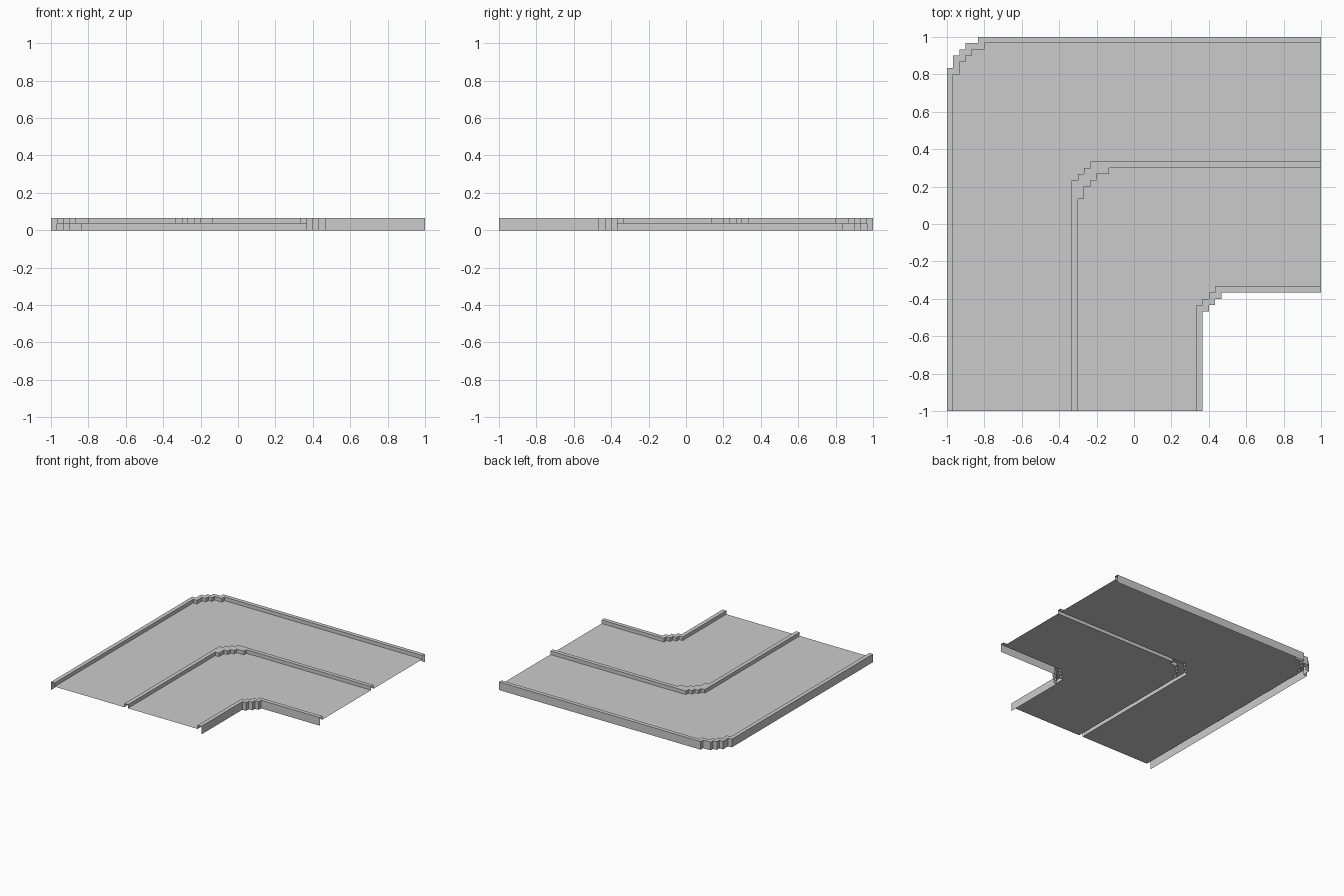
import bpy, bmesh

if "Cube" in bpy.data.objects:
    bpy.data.objects.remove(bpy.data.objects["Cube"])

U = 1 / 30                       # grid step of the stair-stepped corners
TOP, DECK = 2 * U, 0.037         # curb top and road surface heights


def path(ys):
    """Stepped L line, symmetric about the diagonal: front edge -> corner -> right edge."""
    xs = [-y for y in reversed(ys)]
    pts = [(xs[0], -30)]
    for i, (x, y) in enumerate(zip(xs, ys)):
        pts.append((x, y))
        pts.append((xs[i + 1] if i + 1 < len(xs) else 30, y))
    return [(x * U, y * U) for x, y in pts]


def strip(bm, outer, inner, z):
    """Flat upward face between two lines."""
    loop = inner + outer[::-1]
    bm.faces.new([bm.verts.new((x, y, z)) for x, y in loop])


def wall(bm, line, z0, z1, outward):
    """Vertical wall along a line; outward means facing the outside of the bend."""
    for a, b in zip(line, line[1:]):
        if outward:
            a, b = b, a
        bm.faces.new([bm.verts.new(p) for p in
                      ((*a, z0), (*b, z0), (*b, z1), (*a, z1))])


def finish(bm, name):
    bmesh.ops.remove_doubles(bm, verts=bm.verts, dist=1e-5)
    bmesh.ops.triangulate(bm, faces=[f for f in bm.faces if len(f.verts) > 4])
    mesh = bpy.data.meshes.new(name)
    bm.to_mesh(mesh)
    bm.free()
    bpy.context.collection.objects.link(bpy.data.objects.new(name, mesh))


def ridge(name, outer, inner, z_out, z_in):
    bm = bmesh.new()
    strip(bm, outer, inner, TOP)
    wall(bm, outer, z_out, TOP, True)
    wall(bm, inner, z_in, TOP, False)
    finish(bm, name)


def deck(name, outer, inner):
    bm = bmesh.new()
    strip(bm, outer, inner, DECK)
    finish(bm, name)


# Step lines from the outside of the bend to the inside
o1, o2 = path([25, 27, 28, 29, 30]), path([24, 26, 27, 28, 29])
m1, m2 = path([7, 8, 9, 10]), path([4, 6, 7, 8, 9])
i1, i2 = path([-13, -12, -11, -10]), path([-14, -13, -12, -11])

# Raised curbs and the middle divider (hollow, open underneath)
ridge("outer_curb", o1, o2, 0, DECK)
ridge("middle_divider", m1, m2, DECK, DECK)
ridge("inner_curb", i1, i2, DECK, 0)

# Two lanes
deck("outer_lane", o2, m1)
deck("inner_lane", m2, i1)
